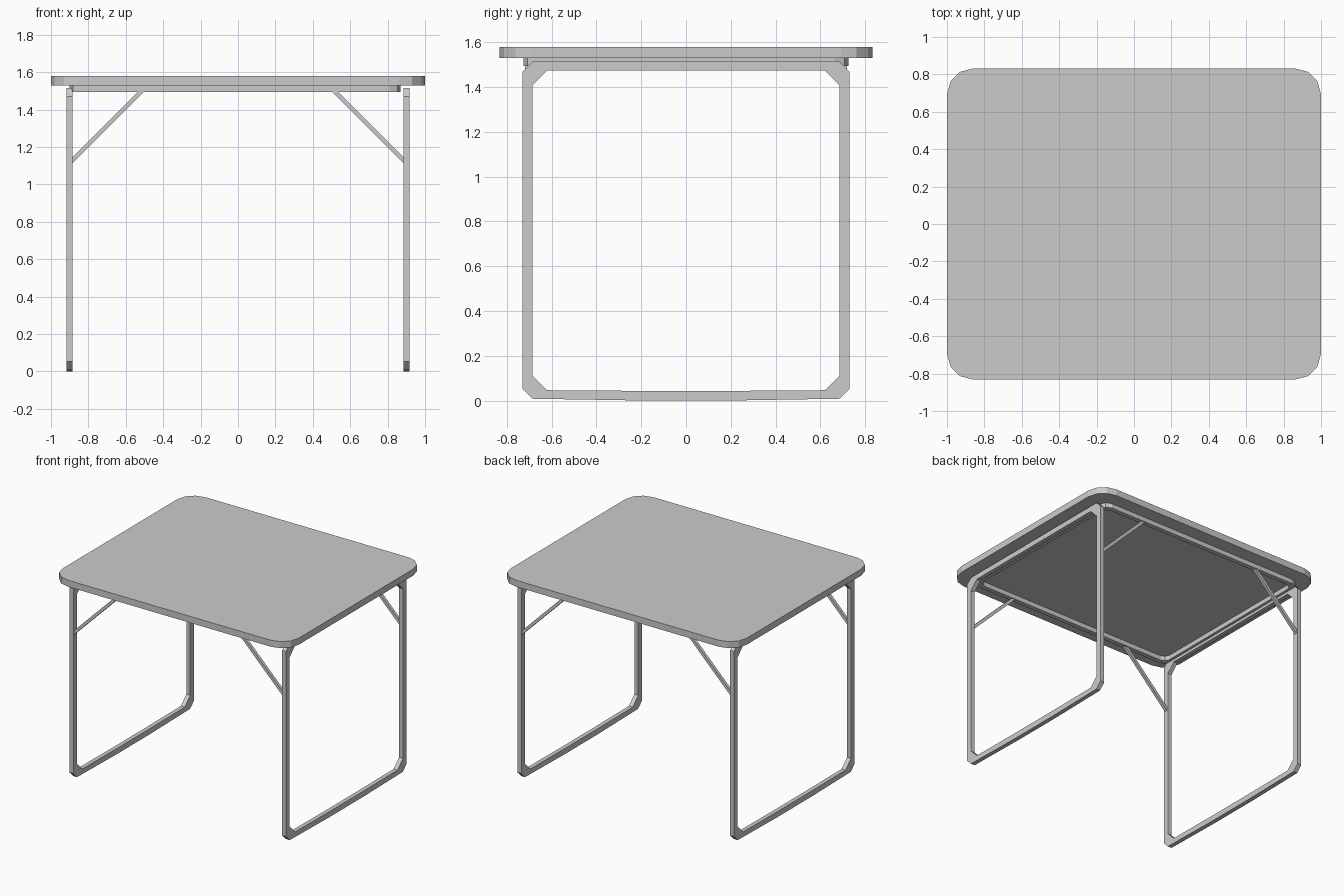
import bpy, bmesh, math
from mathutils import Vector

if "Cube" in bpy.data.objects:
    bpy.data.objects.remove(bpy.data.objects["Cube"])


def corner_rect(u0, u1, v0, v1, r, segs):
    """Rectangle outline whose corners are arcs of radius r with segs sides."""
    pts = []
    for cu, cv, a in ((u1 - r, v1 - r, 0), (u0 + r, v1 - r, 90),
                      (u0 + r, v0 + r, 180), (u1 - r, v0 + r, 270)):
        for i in range(segs + 1):
            t = math.radians(a + 90 * i / segs)
            pts.append((cu + r * math.cos(t), cv + r * math.sin(t)))
    return pts


def finish(name, bm):
    bmesh.ops.recalc_face_normals(bm, faces=bm.faces)
    me = bpy.data.meshes.new(name)
    bm.to_mesh(me)
    bm.free()
    ob = bpy.data.objects.new(name, me)
    bpy.context.collection.objects.link(ob)
    return ob


def slab(name, outline, place, lo, hi):
    """Solid prism from one outline."""
    bm = bmesh.new()
    a, b = [[bm.verts.new(place(u, v, d)) for u, v in outline] for d in (lo, hi)]
    bm.faces.new(a)
    bm.faces.new(b)
    n = len(a)
    for i in range(n):
        j = (i + 1) % n
        bm.faces.new((a[i], a[j], b[j], b[i]))
    return finish(name, bm)


def ring(name, outer, inner, place, lo, hi):
    """Closed bar of rectangular section between two outlines."""
    bm = bmesh.new()
    loops = [[bm.verts.new(place(u, v, d)) for u, v in o]
             for o, d in ((outer, lo), (outer, hi), (inner, hi), (inner, lo))]
    n = len(outer)
    for k in range(4):
        p, q = loops[k], loops[(k + 1) % 4]
        for i in range(n):
            j = (i + 1) % n
            bm.faces.new((p[i], p[j], q[j], q[i]))
    return finish(name, bm)


flat = lambda u, v, d: (u, v, d)      # outline lies in xy
upright = lambda u, v, d: (d, u, v)   # outline lies in yz

# Table top with rounded corners
slab("table_top", corner_rect(-1, 1, -0.832, 0.832, 0.14, 3), flat, 1.53, 1.58)

# Narrow frame beneath the top
ring("under_frame", corner_rect(-0.9, 0.87, -0.725, 0.725, 0.06, 2),
     corner_rect(-0.865, 0.835, -0.69, 0.69, 0.045, 2), flat, 1.495, 1.532)

# Leg loops; the foot bar bows down slightly at the middle
outer = corner_rect(-0.73, 0.73, 0.008, 1.515, 0.045, 1)
inner = corner_rect(-0.685, 0.685, 0.046, 1.474, 0.065, 1)
outer[6:6] = [(-0.2, 0.0), (0.2, 0.0)]
inner[6:6] = [(-0.2, 0.043), (0.2, 0.043)]

for side, s in (("left", -1), ("right", 1)):
    ring(side + "_leg_loop", outer, inner, upright, s * 0.885, s * 0.918)
    # Diagonal braces from each leg to the frame
    for end, e in (("front", -1), ("back", 1)):
        brace = [(s * 0.89, 1.108), (s * 0.89, 1.14), (s * 0.525, 1.505), (s * 0.493, 1.505)]
        slab(f"{side}_{end}_brace", brace, lambda u, v, d: (u, d, v),
             e * 0.697, e * 0.719)
